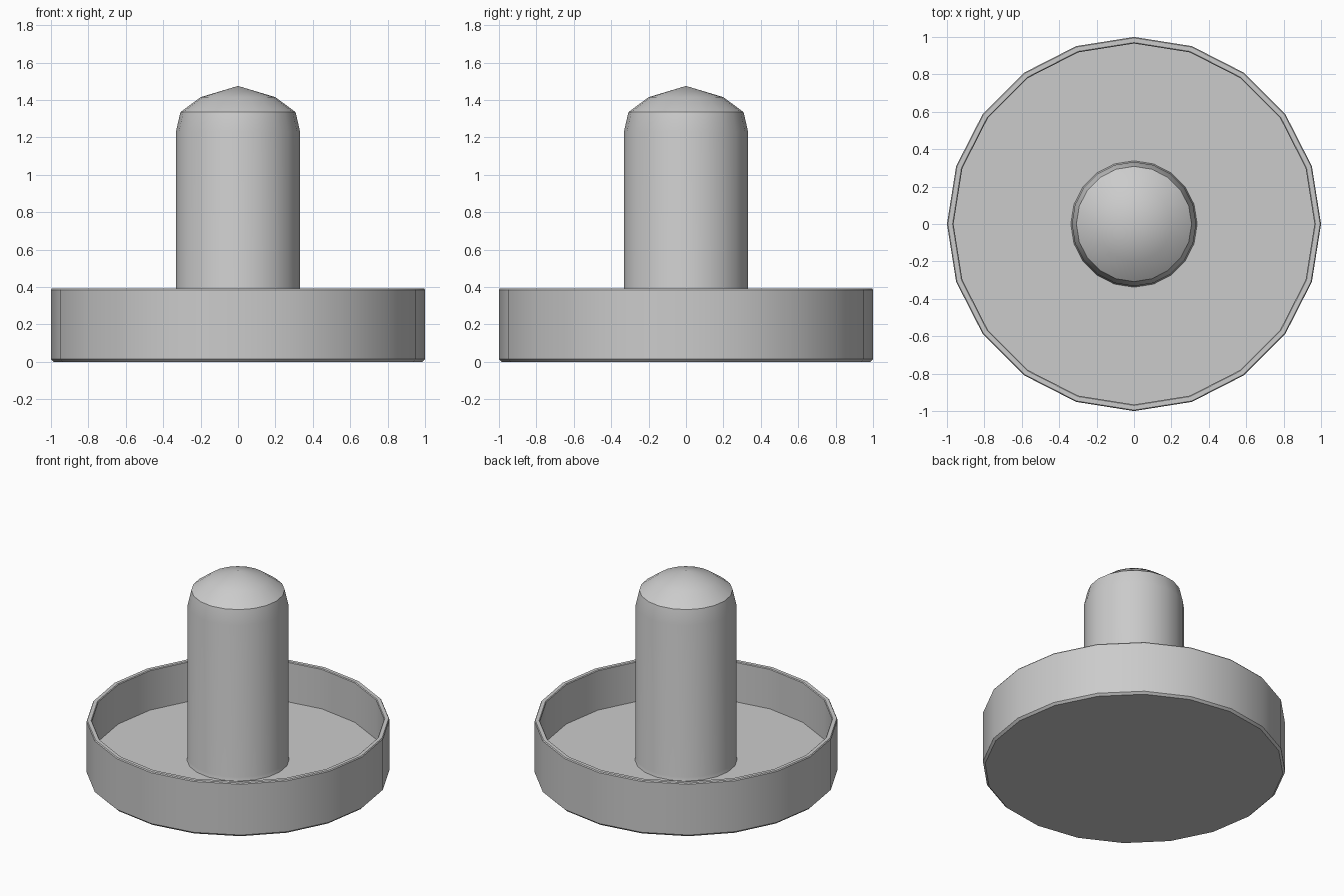
import bpy, bmesh, math

if "Cube" in bpy.data.objects:
    bpy.data.objects.remove(bpy.data.objects["Cube"])

SIDES = 20


def lathe(name, profile):
    """Revolve (radius, height) points around z; radius 0 becomes a single pole."""
    bm = bmesh.new()
    rings = []
    for r, z in profile:
        if r == 0:
            rings.append([bm.verts.new((0, 0, z))] * SIDES)
        else:
            rings.append([bm.verts.new((r * math.cos(2 * math.pi * i / SIDES),
                                        r * math.sin(2 * math.pi * i / SIDES), z))
                          for i in range(SIDES)])
    for a, b in zip(rings, rings[1:]):
        for i in range(SIDES):
            j = (i + 1) % SIDES
            quad = [a[i], a[j], b[j], b[i]]
            bm.faces.new(list(dict.fromkeys(quad)))
    bmesh.ops.recalc_face_normals(bm, faces=bm.faces)
    mesh = bpy.data.meshes.new(name)
    bm.to_mesh(mesh)
    bm.free()
    obj = bpy.data.objects.new(name, mesh)
    bpy.context.collection.objects.link(obj)
    bpy.ops.object.select_all(action='DESELECT')
    obj.select_set(True)
    bpy.context.view_layer.objects.active = obj
    bpy.ops.object.shade_smooth_by_angle(angle=math.radians(30))
    return obj


# Shallow dish: underside, softened outer edges, thin rim, inner wall, floor
lathe("dish", [(0, 0), (0.985, 0), (1.0, 0.015), (1.0, 0.385), (0.995, 0.392),
               (0.97, 0.392), (0.965, 0.387), (0.965, 0.1), (0, 0.1)])

# Central post: slightly flared foot, straight shaft, domed tip (base sits on floor)
lathe("post", [(0, 0.1), (0.338, 0.1), (0.332, 0.125), (0.332, 1.23),
               (0.308, 1.335), (0.2, 1.415), (0, 1.475)])
